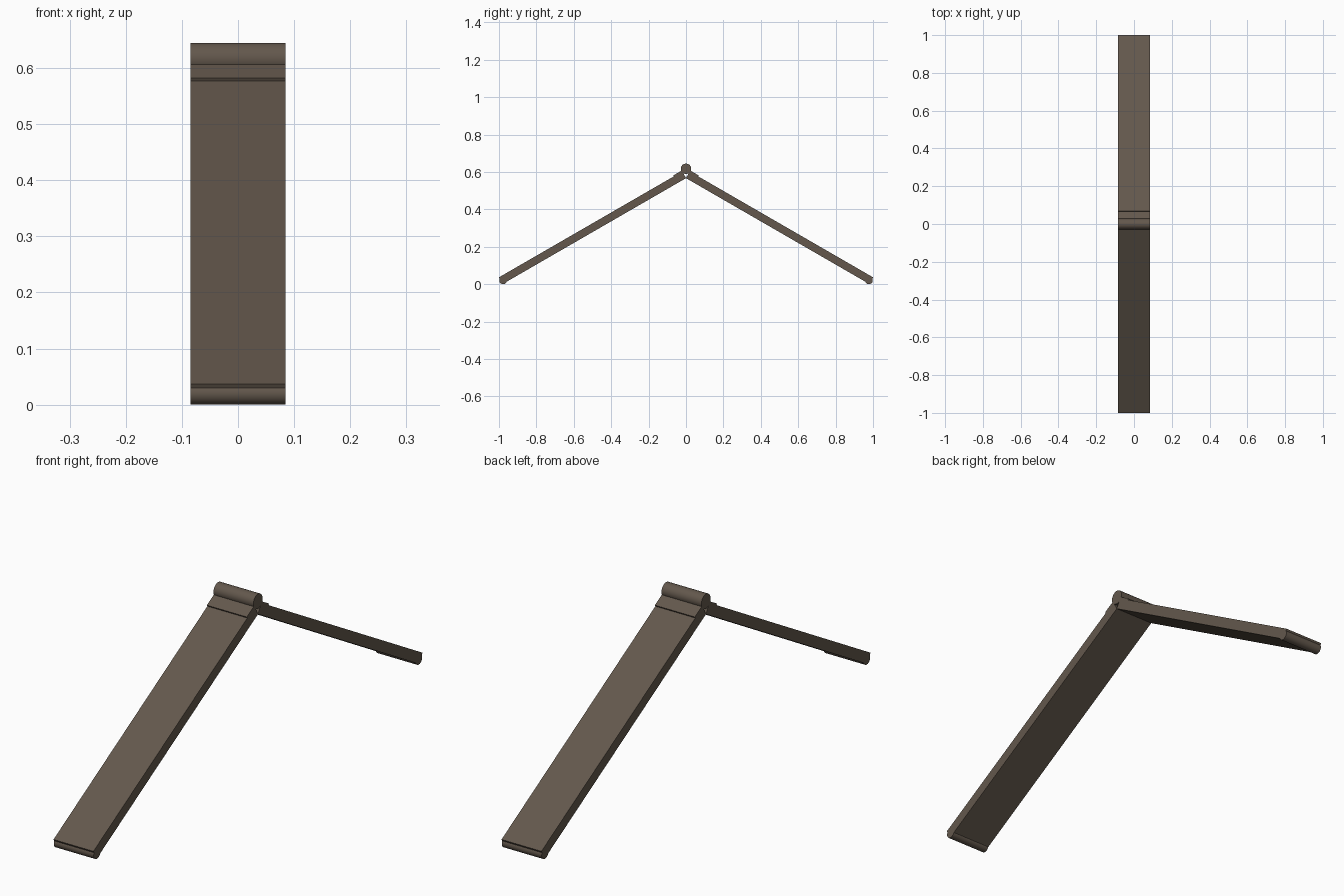
import bpy, bmesh, math
from mathutils import Vector

if "Cube" in bpy.data.objects:
    bpy.data.objects.remove(bpy.data.objects["Cube"])

HALF_W = 0.085
SLOPE = math.radians(30)
ALONG = Vector((math.cos(SLOPE), math.sin(SLOPE)))   # up the slope in (y, z)
NORMAL = Vector((-math.sin(SLOPE), math.cos(SLOPE)))

mat = bpy.data.materials.new("dark_wood")
mat.diffuse_color = (0.125, 0.097, 0.073, 1)
mat.use_nodes = True
mat.node_tree.nodes["Principled BSDF"].inputs["Base Color"].default_value = mat.diffuse_color


def extrude_profile(name, pts, half_w=HALF_W):
    """Extrude a (y, z) outline along x, centred on x = 0."""
    bm = bmesh.new()
    face = bm.faces.new([bm.verts.new((-half_w, y, z)) for y, z in pts])
    res = bmesh.ops.extrude_face_region(bm, geom=[face])
    verts = [v for v in res["geom"] if isinstance(v, bmesh.types.BMVert)]
    bmesh.ops.translate(bm, verts=verts, vec=(2 * half_w, 0, 0))
    bmesh.ops.recalc_face_normals(bm, faces=bm.faces)
    me = bpy.data.meshes.new(name)
    bm.to_mesh(me)
    bm.free()
    ob = bpy.data.objects.new(name, me)
    bpy.context.collection.objects.link(ob)
    me.materials.append(mat)
    return ob


def plank(name, corner, length, thick, side):
    """Sloping board from its lower top corner; side +1 mirrors to the back."""
    a = Vector(corner)
    b = a + ALONG * length
    pts = [a, b, b - NORMAL * thick, a - NORMAL * thick]
    extrude_profile(name, [(-side * p.x, p.y) for p in pts])


def pole(name, y, z, r, half_w=HALF_W):
    """Round bar lying along x."""
    n = 32
    pts = [(y + r * math.cos(2 * math.pi * i / n),
            z + r * math.sin(2 * math.pi * i / n)) for i in range(n)]
    ob = extrude_profile(name, pts, half_w)
    bpy.ops.object.select_all(action='DESELECT')
    ob.select_set(True)
    bpy.context.view_layer.objects.active = ob
    bpy.ops.object.shade_smooth_by_angle(angle=math.radians(35))


for label, side in (("front", -1), ("back", 1)):
    s = -1 if side == -1 else 1
    # sloping roof board, ends square to the slope
    plank(label + "_roof_board", (-1.0, 0.037), 0.98 / math.cos(SLOPE), 0.041, s)
    # cap strip beside the ridge
    plank(label + "_ridge_flap", (-0.0675, 0.582), 0.0645 / math.cos(SLOPE), 0.012, s)
    # rounded eave bar
    pole(label + "_eave_bar", s * 0.978, 0.0205, 0.0205)

# ridge bar
pole("ridge_bar", 0, 0.617, 0.028)
